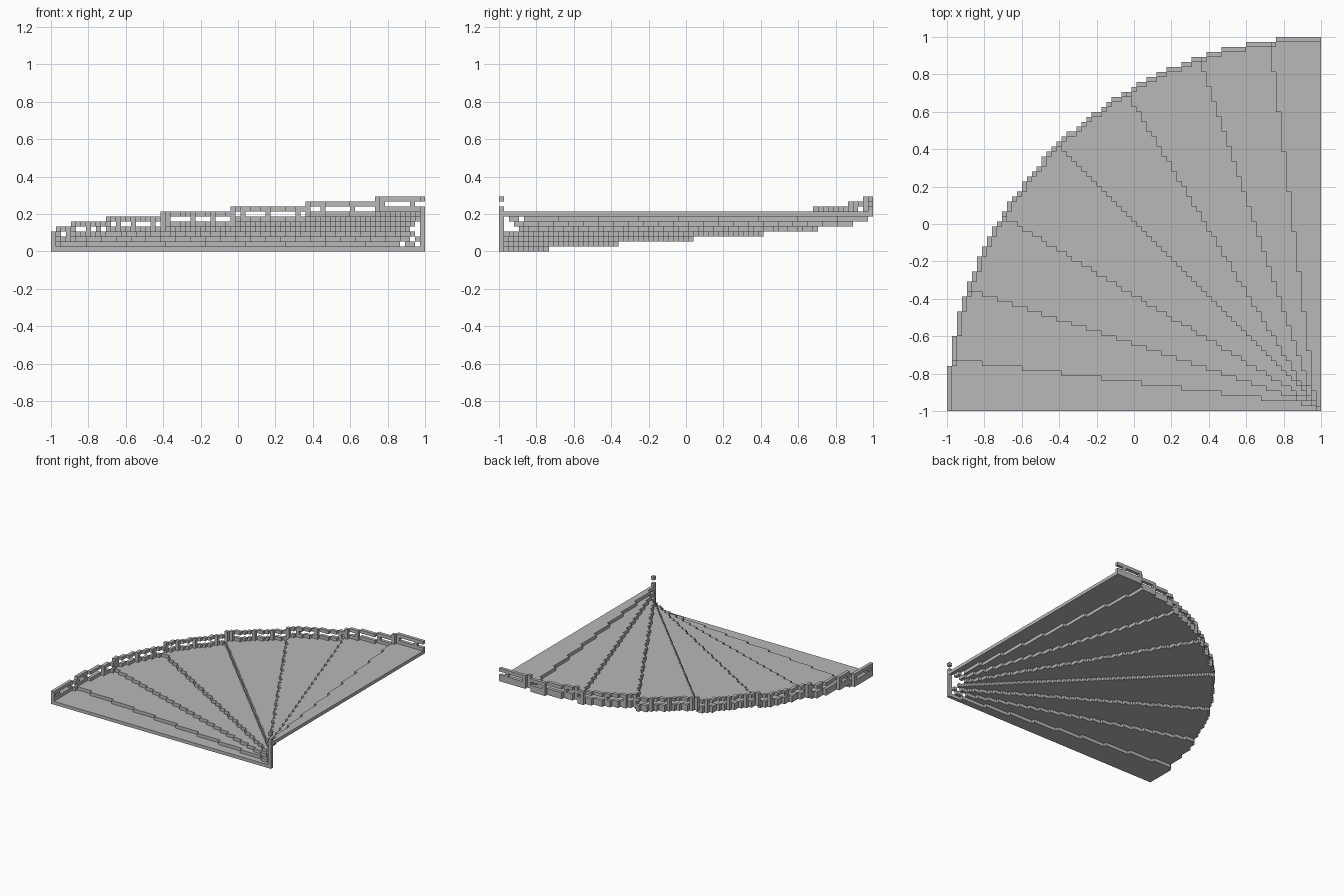
import bpy
import bmesh
import math

cube = bpy.data.objects.get("Cube")
if cube:
    bpy.data.objects.remove(cube)

N = 75            # blocks along each side
R = N - 1         # outer radius in blocks
C = 2 / N         # block size
SLOPES = (1 / 8, 1 / 3, 3 / 5)
POST_GAP = 6

stone = bpy.data.materials.new("grey_stone")
stone.use_nodes = True
GREY = (0.48, 0.48, 0.48, 1)
stone.diffuse_color = GREY
stone.node_tree.nodes["Principled BSDF"].inputs["Base Color"].default_value = GREY


def rnd(v):
    return math.floor(v + 0.5)


def prism(bm, cells, z0, z1):
    """Blocky slab from plan cells (a leftward, b backward from the corner)."""
    def quad(*pts):
        bm.faces.new([bm.verts.new((1 - a * C, b * C - 1, z * C)) for a, b, z in pts])

    for a, b in cells:
        # side walls on the outline only
        if (a - 1, b) not in cells:
            quad((a, b, z0), (a, b + 1, z0), (a, b + 1, z1), (a, b, z1))
        if (a + 1, b) not in cells:
            quad((a + 1, b + 1, z0), (a + 1, b, z0), (a + 1, b, z1), (a + 1, b + 1, z1))
        if (a, b - 1) not in cells:
            quad((a + 1, b, z0), (a, b, z0), (a, b, z1), (a + 1, b, z1))
        if (a, b + 1) not in cells:
            quad((a, b + 1, z0), (a + 1, b + 1, z0), (a + 1, b + 1, z1), (a, b + 1, z1))
        # top and bottom as one strip per row
        if (a - 1, b) not in cells:
            e = a
            while (e, b) in cells:
                e += 1
            quad((e, b, z1), (a, b, z1), (a, b + 1, z1), (e, b + 1, z1))
            quad((e, b + 1, z0), (a, b + 1, z0), (a, b, z0), (e, b, z0))


def part(name, *slabs):
    bm = bmesh.new()
    for cells, z0, z1 in slabs:
        prism(bm, cells, z0, z1)
    bmesh.ops.remove_doubles(bm, verts=bm.verts, dist=C / 100)
    mesh = bpy.data.meshes.new(name)
    bm.to_mesh(mesh)
    bm.free()
    mesh.materials.append(stone)
    bpy.context.collection.objects.link(bpy.data.objects.new(name, mesh))


def reach(b):
    return rnd(math.sqrt(R * R - b * b))


def step_of(a, b):
    """Which wedge-shaped tread a cell belongs to."""
    if b <= a:
        return sum(b > rnd(a * s) for s in SLOPES)
    return 4 + sum(a <= rnd(b * s) for s in SLOPES)


# Quarter disc, its rim, and the post positions along the rim
disc = {(a, b) for a in range(N) for b in range(N) if max(a, b) <= reach(min(a, b))}
rim = {(a, b) for a, b in disc if max(a, b) == reach(min(a, b))}
posts = set()
for k in range(10):
    t = (POST_GAP * k + 2) / R
    pa, pb = R * math.cos(t), R * math.sin(t)
    a, b = min(rim, key=lambda c: (c[0] - pa) ** 2 + (c[1] - pb) ** 2)
    posts |= {(a, b), (b, a)}

# Eight rising treads, each with a kerb, posts and handrail on the outer curve
for i in range(8):
    tread = {c for c in disc if step_of(*c) == i and c != (0, 0)}
    edge = tread & rim
    first = min(edge, key=lambda c: math.atan2(c[1], c[0]))
    part(f"tread_{i + 1}", (tread, i, i + 1))
    part(f"kerb_{i + 1}", (edge, i + 1, i + 2))
    part(f"rail_posts_{i + 1}", ((posts & edge) | {first}, i + 2, i + 3))
    part(f"handrail_{i + 1}", (edge, i + 3, i + 4))

# Newel column at the inner corner with its floating cap
part("newel_column", ({(0, 0)}, 0, 9))
part("newel_cap", ({(0, 0)}, 10, 11))
